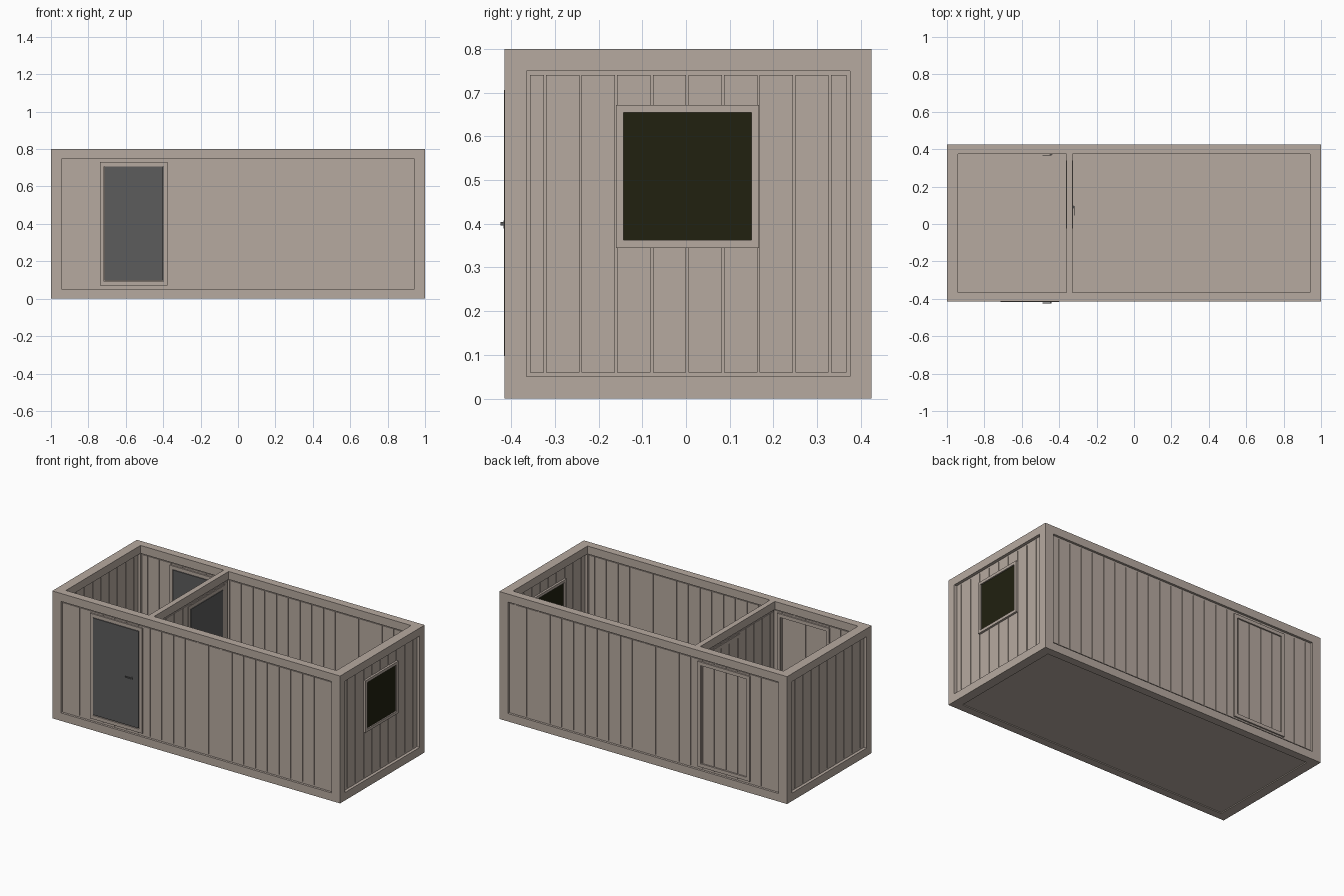
import bpy, bmesh
from mathutils import Vector, Matrix

if "Cube" in bpy.data.objects:
    bpy.data.objects.remove(bpy.data.objects["Cube"])


def material(name, rgb):
    m = bpy.data.materials.new(name)
    m.use_nodes = True
    m.diffuse_color = (*rgb, 1)
    m.node_tree.nodes["Principled BSDF"].inputs["Base Color"].default_value = (*rgb, 1)
    return m


BEIGE = material("warm_beige", (0.47, 0.40, 0.35))
GREY = material("door_grey", (0.107, 0.107, 0.107))
GLASS = material("dark_olive_glass", (0.015, 0.015, 0.005))


def boxes(name, mat, spans, along="x"):
    """Join boxes given as (along, across, height) spans into one object."""
    bm = bmesh.new()
    for u, v, z in spans:
        x, y = (u, v) if along == "x" else (v, u)
        size = Vector([abs(b - a) for a, b in (x, y, z)])
        mid = Vector([(a + b) / 2 for a, b in (x, y, z)])
        bmesh.ops.create_cube(bm, size=1, matrix=Matrix.Translation(mid) @ Matrix.Diagonal((*size, 1)))
    me = bpy.data.meshes.new(name)
    bm.to_mesh(me)
    bm.free()
    me.materials.append(mat)
    ob = bpy.data.objects.new(name, me)
    bpy.context.collection.objects.link(ob)
    return ob


def border(u, z, v, w):
    """Four bars of width w that frame the rectangle u by z."""
    (u0, u1), (z0, z1) = u, z
    return [((u0, u0 + w), v, z), ((u1 - w, u1), v, z),
            ((u0 + w, u1 - w), v, (z0, z0 + w)), ((u0 + w, u1 - w), v, (z1 - w, z1))]


def around(c, half):
    return (c - half, c + half)


PITCH, GAP = 0.0815, 0.0025
LOW, HIGH = 0.05, 0.75


def wall(name, along, ends, centre, mid):
    """Core sheet with planks standing proud on both faces."""
    boxes(name + "_core", BEIGE, [(ends, around(centre, 0.011), (LOW, HIGH))], along)
    u0, u1 = ends[0] + 0.008, ends[1] - 0.008
    n = int((u1 - mid) / PITCH)
    cuts = [mid + PITCH * k for k in range(-n, n + 1)]
    starts = [u0] + [c + GAP for c in cuts]
    stops = [c - GAP for c in cuts] + [u1]
    boxes(name + "_planks", BEIGE,
          [((a, b), around(centre, 0.015), (LOW + 0.01, HIGH - 0.01)) for a, b in zip(starts, stops)], along)


def door(name, along, u, centre, side, depth, handle_u):
    """Door leaf on one face of a wall, with a frame on both faces and a lever."""
    outer = (u[0] - 0.024, u[1] + 0.024)
    boxes(name + "_frame", BEIGE, border(outer, (0.07, 0.73), around(centre, depth), 0.022), along)
    face = centre + side * (depth + 0.002)
    boxes(name + "_leaf", GREY, [(u, (centre, face), (0.098, 0.706))], along)
    tip = face + side * 0.008
    a, b = handle_u
    boxes(name + "_handle", GREY,
          [((a, b), (tip - side * 0.004, tip), around(0.4, 0.004)),
           ((b - 0.009, b), (face, tip), around(0.4, 0.004)),
           ((b - 0.012, b + 0.003), (face, face + side * 0.002), around(0.398, 0.009))], along)


# Outer frame: posts, rails and floor
X0, X1, Y0, Y1 = -1, 1, -0.415, 0.425
PX, PY = 0.06, 0.05
sides_x = [(X0, X0 + PX), (X1 - PX, X1)]
sides_y = [(Y0, Y0 + PY), (Y1 - PY, Y1)]
levels = [(0, LOW), (HIGH, 0.8)]
boxes("corner_posts", BEIGE, [(x, y, (LOW, HIGH)) for x in sides_x for y in sides_y])
boxes("long_rails", BEIGE, [((X0, X1), y, z) for y in sides_y for z in levels])
boxes("short_rails", BEIGE, [(x, (Y0 + PY, Y1 - PY), z) for x in sides_x for z in levels])
boxes("floor", BEIGE, [((X0 + PX, X1 - PX), (Y0 + PY, Y1 - PY), (0.006, 0.045))])

# Plank walls
span_x, span_y = (X0 + PX, X1 - PX), (Y0 + PY, Y1 - PY)
FRONT, BACK, LEFT, RIGHT, DIVIDER = Y0 + 0.025, Y1 - 0.025, X1 - 0.03, X0 + 0.03, -0.345
wall("front_wall", "x", span_x, FRONT, 0)
wall("back_wall", "x", span_x, BACK, 0)
wall("left_wall", "y", span_y, LEFT, 0.003)
wall("right_wall", "y", span_y, RIGHT, 0.003)
wall("partition", "y", span_y, DIVIDER, 0.003)
boxes("partition_rails", BEIGE, [(span_y, around(DIVIDER, 0.017), z) for z in ((0.04, LOW), levels[1])], "y")

# Doors: all have their leaf on one face only
door("front_door", "x", (-0.715, -0.4), FRONT, -1, 0.024, (-0.49, -0.44))
door("back_door", "x", (-0.715, -0.4), BACK, -1, 0.024, (-0.49, -0.44))
door("partition_door", "y", (0.0, 0.315), DIVIDER, 1, 0.018, (0.045, 0.095))

# Window in the left wall
boxes("window_frame", BEIGE, border((-0.16, 0.167), (0.345, 0.672), around(LEFT, 0.028), 0.0175), "y")
boxes("window_glass", GLASS, [((-0.143, 0.15), around(LEFT, 0.02), (0.362, 0.655))], "y")
